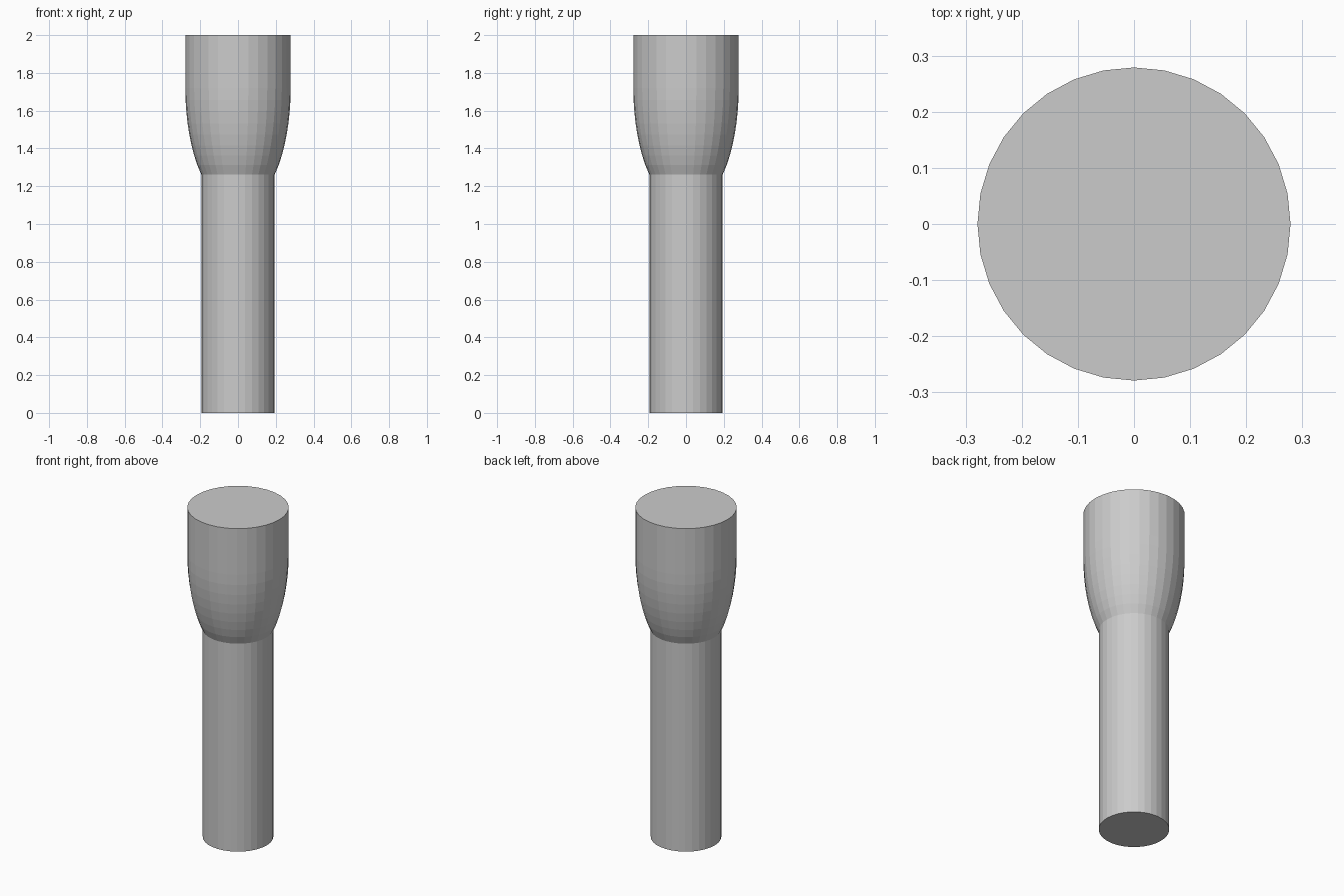
import bpy, bmesh, math

if "Cube" in bpy.data.objects:
    bpy.data.objects.remove(bpy.data.objects["Cube"])

SIDES = 32


def lathe(name, profile):
    """Closed solid of revolution from (radius, z) points, bottom to top."""
    bm = bmesh.new()
    rings = []
    for r, z in profile:
        rings.append([bm.verts.new((r * math.cos(2 * math.pi * i / SIDES),
                                    r * math.sin(2 * math.pi * i / SIDES), z))
                      for i in range(SIDES)])
    for low, high in zip(rings, rings[1:]):
        for i in range(SIDES):
            j = (i + 1) % SIDES
            bm.faces.new((low[i], low[j], high[j], high[i]))
    bm.faces.new(rings[0][::-1])
    bm.faces.new(rings[-1])
    mesh = bpy.data.meshes.new(name)
    bm.to_mesh(mesh)
    bm.free()
    obj = bpy.data.objects.new(name, mesh)
    bpy.context.collection.objects.link(obj)
    return obj


# Straight handle, then an elliptical flare into the straight head
HEAD_R, FLARE_TOP, FLARE_H, STEPS = 0.279, 1.72, 0.643, 8
profile = [(0.194, 0.0), (0.194, 1.262)]
for k in range(STEPS - 1, -1, -1):
    a = math.radians(45) * k / STEPS
    profile.append((HEAD_R * math.cos(a), FLARE_TOP - FLARE_H * math.sin(a)))
profile.append((HEAD_R, 2.0))
lathe("torch_body", profile)
